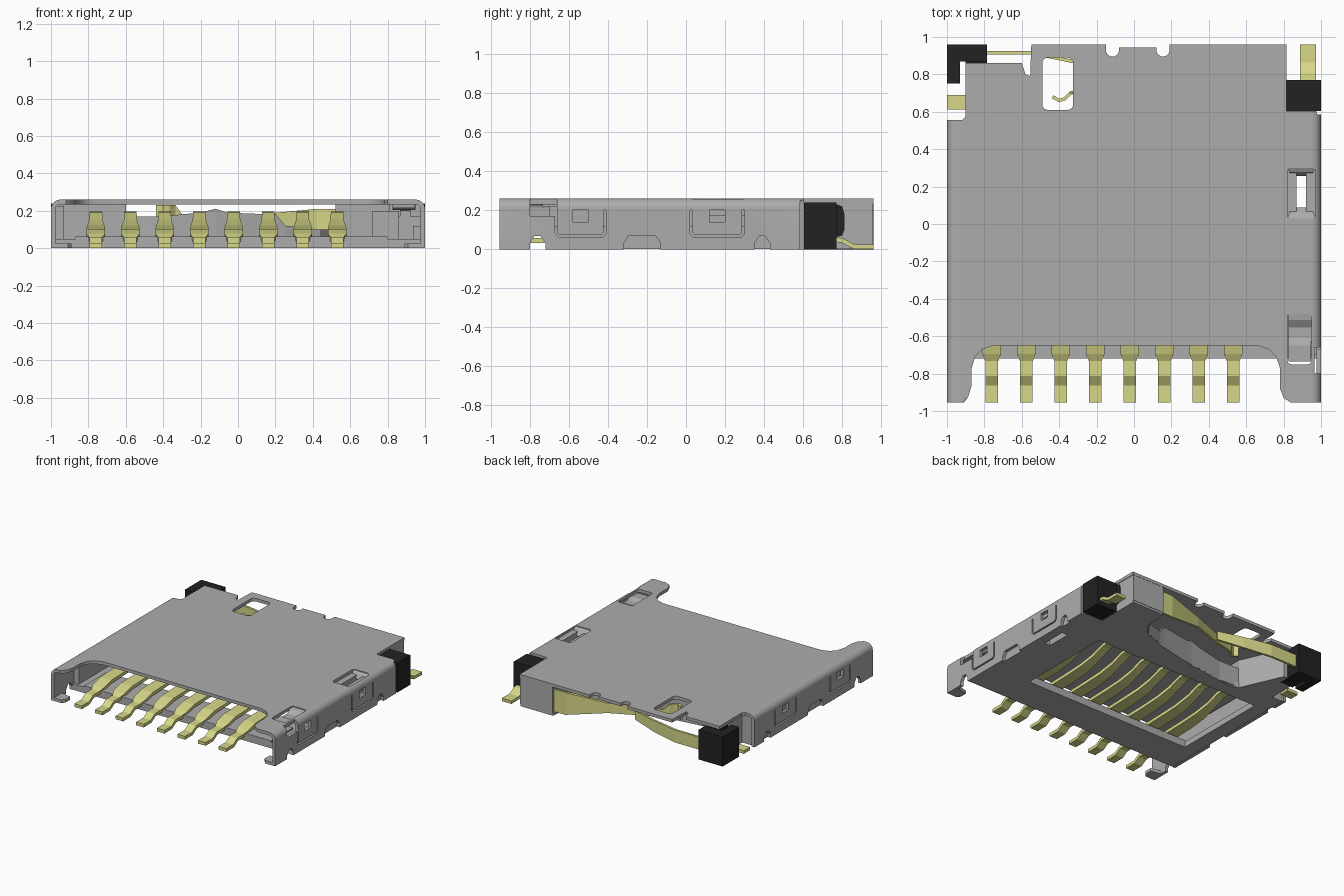
import bpy, bmesh, math
from mathutils import Vector

old = bpy.data.objects.get("Cube")
if old:
    bpy.data.objects.remove(old, do_unlink=True)


def material(name, rgb):
    m = bpy.data.materials.new(name)
    m.use_nodes = True
    m.diffuse_color = (*rgb, 1)
    m.node_tree.nodes["Principled BSDF"].inputs["Base Color"].default_value = (*rgb, 1)
    return m


GREY = material("steel grey", (0.415, 0.415, 0.415))
GOLD = material("pale gold", (0.68, 0.68, 0.25))
BLACK = material("black plastic", (0.016, 0.016, 0.016))


def finish(name, bm, mat):
    bmesh.ops.recalc_face_normals(bm, faces=bm.faces)
    me = bpy.data.meshes.new(name)
    bm.to_mesh(me)
    bm.free()
    ob = bpy.data.objects.new(name, me)
    bpy.context.collection.objects.link(ob)
    if mat:
        me.materials.append(mat)
    return ob


def prism(name, pts, lo, hi, mat=None, axis="z"):
    """Extrude a 2D outline along one axis."""
    place = {"x": lambda a, b, t: (t, a, b), "y": lambda a, b, t: (a, t, b),
             "z": lambda a, b, t: (a, b, t)}[axis]
    bm = bmesh.new()
    f = bm.faces.new([bm.verts.new(place(a, b, lo)) for a, b in pts])
    new = bmesh.ops.extrude_face_region(bm, geom=[f])["geom"]
    shift = Vector(place(0, 0, hi - lo))
    bmesh.ops.translate(bm, vec=shift, verts=[v for v in new if isinstance(v, bmesh.types.BMVert)])
    return finish(name, bm, mat)


def rect(x0, x1, y0, y1):
    return [(x0, y0), (x1, y0), (x1, y1), (x0, y1)]


def rounded(x0, x1, y0, y1, r):
    pts = []
    for i, (cx, cy) in enumerate(rect(x0 + r, x1 - r, y0 + r, y1 - r)):
        for k in range(5):
            a = math.pi + (i + k / 4) * math.pi / 2
            pts.append((cx + r * math.cos(a), cy + r * math.sin(a)))
    return pts


def box(name, x0, x1, y0, y1, z0, z1, mat):
    return prism(name, rect(x0, x1, y0, y1), z0, z1, mat)


def ribbon(name, edges, thick, mat):
    """Thin strip through pairs of edge points, given thickness."""
    bm = bmesh.new()
    rows = [[bm.verts.new(p) for p in e] for e in edges]
    for (a, b), (c, d) in zip(rows, rows[1:]):
        bm.faces.new((a, b, d, c))
    ob = finish(name, bm, mat)
    s = ob.modifiers.new("thickness", "SOLIDIFY")
    s.thickness, s.offset = thick, 0
    return ob


def cut(ob, pts, lo, hi, axis="z"):
    c = prism("cutter", pts, lo, hi, None, axis)
    c.hide_render = True
    m = ob.modifiers.new("cut", "BOOLEAN")
    m.operation, m.solver, m.object = "DIFFERENCE", "EXACT", c
    bpy.context.view_layer.objects.active = ob
    bpy.ops.object.modifier_apply(modifier=m.name)
    bpy.data.objects.remove(c, do_unlink=True)


# Cover: folded sheet with rounded shoulders
def shoulder(inset, r):
    top, side = 0.26 - inset, 1 - inset
    arc = [(side - r + r * math.cos(k * math.pi / 12), top - r + r * math.sin(k * math.pi / 12))
           for k in range(7)]
    half = [(side, 0)] + arc
    return half + [(-x, z) for x, z in reversed(half)]


cover = prism("cover", shoulder(0, 0.05) + shoulder(0.025, 0.025)[::-1], -0.955, 0.96, GREY, "y")

# Plan cutouts: card mouth, rear corners, window, rear notches
cut(cover, [(-0.92, -1.1), (-0.92, -0.955), (-0.885, -0.92), (-0.87, -0.87), (-0.87, -0.78),
            (-0.85, -0.71), (-0.81, -0.67), (-0.75, -0.65), (0.66, -0.65), (0.72, -0.67),
            (0.76, -0.71), (0.78, -0.77), (0.78, -0.88), (0.8, -0.93), (0.84, -0.955),
            (0.84, -1.1)], 0.1, 0.4)
cut(cover, [(-1.1, 0.555), (-0.92, 0.555), (-0.9, 0.575), (-0.9, 0.86), (-0.6, 0.86),
            (-0.58, 0.8), (-0.555, 0.79), (-0.55, 0.94), (-0.53, 1.1), (-1.1, 1.1)], -0.1, 0.4)
cut(cover, [(0.815, 0.605), (0.975, 0.605), (0.98, 0.585), (1.1, 0.585), (1.1, 1.1),
            (0.815, 1.1)], -0.1, 0.4)
cut(cover, rounded(-0.49, -0.325, 0.61, 0.89, 0.03), 0.1, 0.4)
cut(cover, rect(-0.12, 0.16, 0.945, 1.1), 0.1, 0.4)
for x in (-0.115, 0.155):
    cut(cover, rounded(x - 0.035, x + 0.035, 0.895, 1.1, 0.034), 0.1, 0.4)
# Spring and latch openings on the right of the top
cut(cover, rounded(0.82, 0.95, -0.75, -0.48, 0.02), 0.1, 0.4)
cut(cover, rect(0.965, 1.1, -0.8, -0.66), 0.17, 0.4)
cut(cover, rounded(0.82, 0.97, 0.03, 0.3, 0.02), 0.19, 0.4)
# Notches under both side walls
for a, b in ((-0.8, -0.72), (-0.32, -0.13), (0.35, 0.43)):
    cut(cover, [(a, -0.1), (b, -0.1), (b, 0.03), (b - 0.025, 0.068), (a + 0.025, 0.068), (a, 0.03)],
        -1.2, 1.2, "x")
# U-shaped slits forming side tabs
for a, b in ((-0.67, -0.41), (0.02, 0.3)):
    t = 0.012
    cut(cover, [(a, 0.2), (a, 0.08), (a + 0.02, 0.06), (b - 0.02, 0.06), (b, 0.08), (b, 0.2),
                (b - t, 0.2), (b - t, 0.085), (b - 0.025, 0.06 + t), (a + 0.025, 0.06 + t),
                (a + t, 0.085), (a + t, 0.2)], -1.2, 1.2, "x")
    mid = (a + b) / 2
    cut(cover, rect(mid - 0.04, mid + 0.04, 0.14, 0.2), -1.2, 1.2, "x")

bpy.ops.object.select_all(action="DESELECT")
cover.select_set(True)
bpy.context.view_layer.objects.active = cover
bpy.ops.object.shade_smooth_by_angle(angle=math.radians(30))

# Solder feet folded in under the front corners
for side, s in (("left", 1), ("right", -1)):
    prism(side + "_front_foot", [(s * 0.985, -0.955), (s * 0.91, -0.955), (s * 0.89, -0.93),
                                 (s * 0.89, -0.87), (s * 0.985, -0.85)], 0, 0.025, GREY)

# Bent spring tab and latch tabs in the cover openings
ribbon("spring_tab", [((0.825, y, z), (x, y, z)) for y, z, x in
                      ((-0.47, 0.245, 0.95), (-0.51, 0.24, 0.95), (-0.55, 0.215, 0.95),
                       (-0.61, 0.215, 0.95), (-0.65, 0.23, 0.945), (-0.735, 0.225, 0.945))],
       0.02, GREY)
for n, (y0, y1) in enumerate(((0.305, 0.265), (0.025, 0.08))):
    ribbon(f"latch_tab_{n + 1}", [((0.82, y0, 0.245), (0.97, y0, 0.245)),
                                  ((0.83, (y0 + y1) / 2, 0.235), (0.96, (y0 + y1) / 2, 0.235)),
                                  ((0.84, y1, 0.205), (0.95, y1, 0.205))], 0.02, GREY)
box("latch_rail_inner", 0.81, 0.87, 0.03, 0.3, 0.17, 0.235, GREY)
box("latch_rail_outer", 0.92, 0.976, 0.03, 0.3, 0.17, 0.235, GREY)

# Housing floor with contact opening, latch hole and hollowed rear edge
floor = prism("housing_floor", [
    (-0.976, -0.72), (0.976, -0.72), (0.976, 0.6), (0.81, 0.6), (0.81, 0.955), (0.52, 0.955),
    (0.5, 0.75), (0.43, 0.67), (0.25, 0.6), (-0.1, 0.52), (-0.5, 0.47), (-0.6, 0.49),
    (-0.75, 0.83), (-0.88, 0.83), (-0.88, 0.54), (-0.976, 0.54)], 0.002, 0.05, GREY)
cut(floor, rect(-0.86, 0.64, -0.44, 0.36), -0.1, 0.2)
cut(floor, rect(0.87, 0.92, 0.07, 0.27), -0.1, 0.2)

# Housing walls and blocks
box("front_bar", -0.87, 0.8, -0.72, -0.44, 0.04, 0.062, GREY)
ribbon("rear_wall", [((x, y, 0.01), (x, y, z)) for x, y, z in
                     ((0.51, 0.77, 0.1), (0.43, 0.655, 0.1), (0.25, 0.585, 0.12),
                      (0.2, 0.572, 0.18), (-0.06, 0.515, 0.19), (-0.12, 0.503, 0.21),
                      (-0.2, 0.494, 0.19), (-0.42, 0.465, 0.17), (-0.61, 0.47, 0.17))], 0.03, GREY)
box("rear_block", 0.52, 0.81, 0.63, 0.958, 0.02, 0.235, GREY)
prism("rear_corner_block", [(-0.976, 0.4), (-0.6, 0.4), (-0.6, 0.49), (-0.75, 0.83),
                            (-0.88, 0.83), (-0.88, 0.54), (-0.976, 0.54)], 0.02, 0.235, GREY)
box("slider", 0.72, 0.86, -0.3, 0.6, 0.04, 0.2, GREY)
box("slider_end", 0.85, 0.976, 0.5, 0.6, 0.04, 0.2, GREY)
box("right_rail", -0.976, -0.93, -0.7, 0.42, 0.04, 0.225, GREY)
box("left_rail", 0.935, 0.976, -0.7, 0.58, 0.04, 0.12, GREY)

# Contacts: foot, low step, wide shoulder and upswept spring blade
PITCH, FIRST = 0.1843, -0.76
PROFILE = [(-0.955, 0.013, 0.068), (-0.86, 0.013, 0.068), (-0.81, 0.045, 0.068),
           (-0.73, 0.046, 0.068), (-0.69, 0.066, 0.1), (-0.6, 0.09, 0.1), (-0.3, 0.098, 0.1),
           (-0.15, 0.11, 0.09), (-0.02, 0.14, 0.07), (0.09, 0.178, 0.068), (0.15, 0.183, 0.068),
           (0.24, 0.16, 0.068)]
for i in range(8):
    x = FIRST + PITCH * i
    ribbon(f"contact_{i + 1}", [((x - w / 2, y, z), (x + w / 2, y, z)) for y, z, w in PROFILE],
           0.026, GOLD)

# Detection switch: long tapered arm with hooked tip, and short arm
ribbon("switch_long_arm", [((x, y, a), (x, y, b)) for x, y, a, b in
                           ((0.56, 0.935, 0.03, 0.21), (0.42, 0.93, 0.03, 0.21),
                            (0.1, 0.85, 0.1, 0.18), (-0.15, 0.755, 0.11, 0.18),
                            (-0.3, 0.71, 0.12, 0.18), (-0.34, 0.7, 0.12, 0.23),
                            (-0.37, 0.67, 0.12, 0.23), (-0.4, 0.66, 0.12, 0.23),
                            (-0.435, 0.68, 0.12, 0.23))], 0.018, GOLD)
ribbon("switch_short_arm", [((x, y, a), (x, y, b)) for x, y, a, b in
                            ((-0.8, 0.915, 0.06, 0.16), (-0.55, 0.915, 0.06, 0.16),
                             (-0.33, 0.87, 0.07, 0.16), (-0.12, 0.81, 0.09, 0.16))], 0.018, GOLD)

# Black terminal blocks and their leads
prism("right_terminal_block", [(-1, 0.75), (-0.93, 0.75), (-0.93, 0.87), (-0.785, 0.87),
                               (-0.785, 0.96), (-1, 0.96)], 0, 0.24, BLACK)
box("right_terminal_core", -0.9, -0.785, 0.75, 0.875, 0, 0.23, BLACK)
box("left_terminal_block", 0.815, 1, 0.605, 0.77, 0, 0.24, BLACK)
prism("left_terminal_bulge", [(0.76, 0.06), (0.8, 0.07), (0.812, 0.1), (0.812, 0.18),
                              (0.8, 0.22), (0.76, 0.235)], 0.806, 0.815, BLACK, "x")
box("left_terminal_lip", 0.82, 0.95, 0.57, 0.61, 0.2, 0.232, BLACK)
box("right_lead", -1, -0.9, 0.612, 0.69, 0, 0.025, GOLD)
ribbon("left_lead", [((0.887, y, z), (0.972, y, z)) for y, z in
                     ((0.75, 0.05), (0.8, 0.046), (0.86, 0.014), (0.96, 0.013))], 0.024, GOLD)
